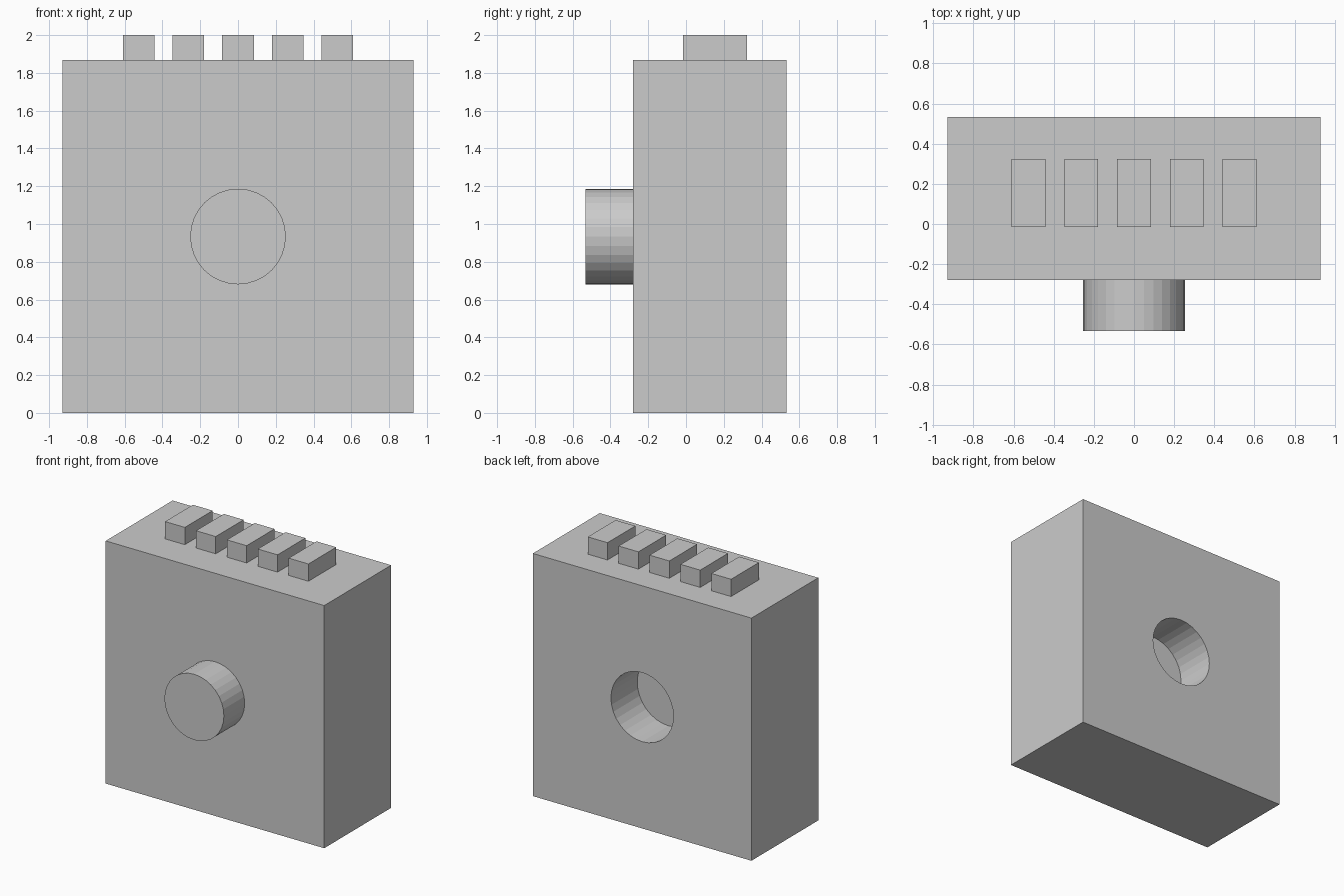
import bpy
from math import radians

if "Cube" in bpy.data.objects:
    bpy.data.objects.remove(bpy.data.objects["Cube"])

FRONT, BACK = -0.28, 0.533   # body faces along y
TOP = 1.867                  # top of the body
MID = TOP / 2                # height of the peg and socket


def box(name, x, y, z):
    """Box spanning the given (min, max) ranges."""
    spans = (x, y, z)
    bpy.ops.mesh.primitive_cube_add(size=1, location=[(a + b) / 2 for a, b in spans])
    ob = bpy.context.object
    ob.name = name
    ob.scale = [b - a for a, b in spans]
    bpy.ops.object.transform_apply(location=False, rotation=False, scale=True)
    return ob


def rod(name, radius, y0, y1):
    """32-sided cylinder lying along y at mid height."""
    bpy.ops.mesh.primitive_cylinder_add(
        vertices=32, radius=radius, depth=y1 - y0,
        location=(0, (y0 + y1) / 2, MID), rotation=(radians(90), 0, 0))
    ob = bpy.context.object
    ob.name = name
    return ob


# Main block with a blind socket in its back face
cutter = rod("socket_cutter", 0.266, BACK - 0.32, BACK + 0.1)
cutter.hide_render = True
body = box("body", (-0.93, 0.93), (FRONT, BACK), (0, TOP))
cut = body.modifiers.new("socket", 'BOOLEAN')
cut.operation = 'DIFFERENCE'
cut.solver = 'EXACT'
cut.object = cutter
bpy.ops.object.modifier_apply(modifier=cut.name)
bpy.data.objects.remove(cutter, do_unlink=True)

# Round peg on the front
rod("front_peg", 0.253, -0.533, FRONT)

# Row of five contacts along the top
for i in range(5):
    x = (i - 2) * 0.263
    box(f"top_contact_{i + 1}", (x - 0.084, x + 0.084), (-0.015, 0.323), (TOP, 2.0))
